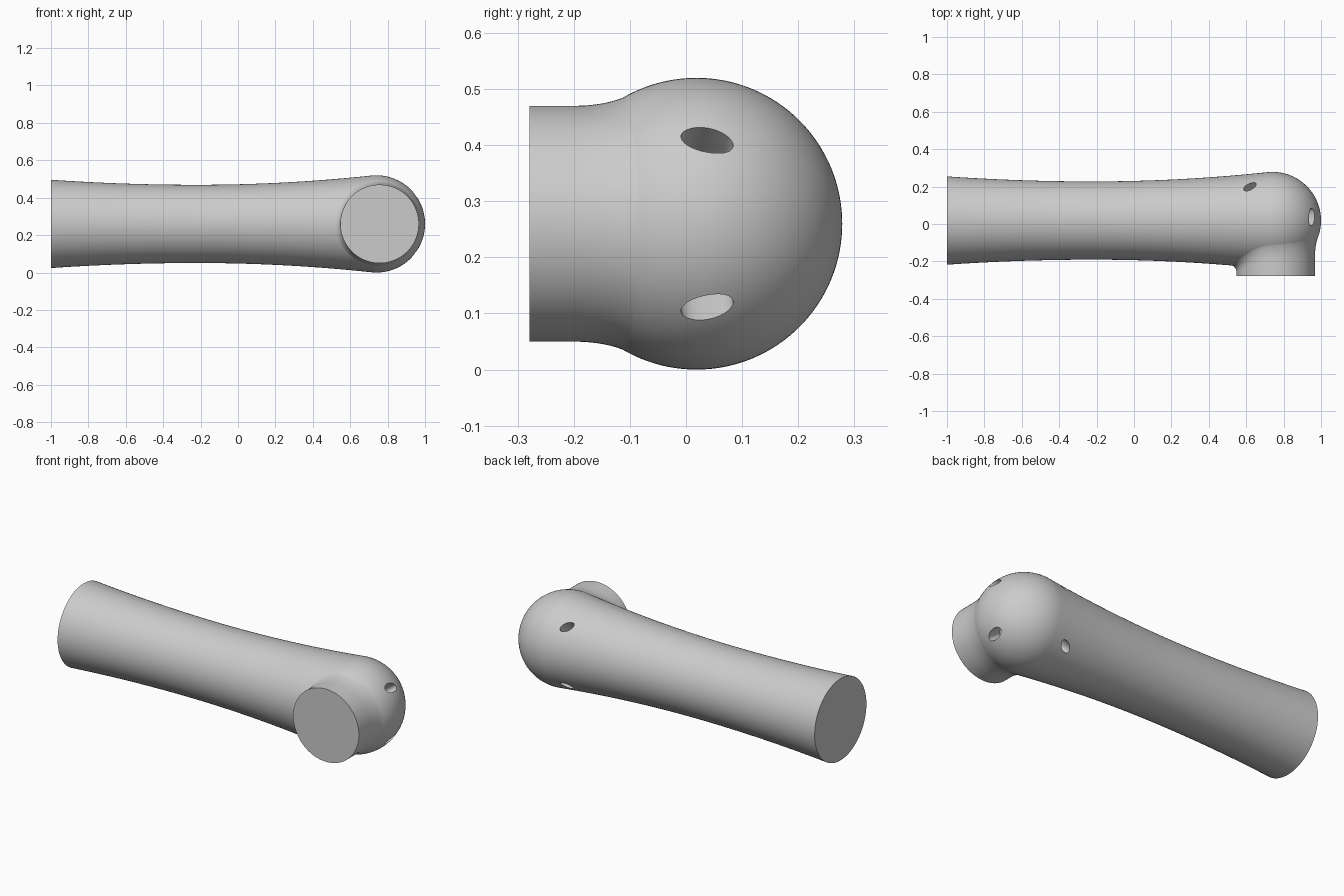
import bpy, bmesh, math
from mathutils import Vector, Matrix

cube = bpy.data.objects.get("Cube")
if cube:
    bpy.data.objects.remove(cube, do_unlink=True)

CY, CZ = 0.0185, 0.26        # handle axis
BALL_X, BALL_R = 0.74, 0.26  # rounded end
NECK_X, NECK_R = 0.757, 0.21
SEGS = 128

grey = bpy.data.materials.new("plain grey")
grey.diffuse_color = (0.6, 0.6, 0.6, 1)
grey.use_nodes = True
bsdf = next(n for n in grey.node_tree.nodes if n.type == 'BSDF_PRINCIPLED')
bsdf.inputs["Base Color"].default_value = (0.6, 0.6, 0.6, 1)


def body_radius(x):
    """Waisted handle that runs into a ball."""
    if x > 0.72:
        return math.sqrt(max(0, BALL_R ** 2 - (x - BALL_X) ** 2))
    return 0.209 + (0.0568 if x > -0.22 else 0.0444) * (x + 0.22) ** 2


def body_front(x, z):
    """y of the body's front surface at a given x and height above its axis."""
    return CY - math.sqrt(max(0, body_radius(x) ** 2 - z * z))


def loft(name, rings, cap_last=False):
    bm = bmesh.new()
    loops = [[bm.verts.new(p) for p in ring] for ring in rings]
    for a, b in zip(loops, loops[1:]):
        for i in range(SEGS):
            j = (i + 1) % SEGS
            bm.faces.new((a[i], a[j], b[j], b[i]))
    bm.faces.new(loops[0])
    if cap_last:
        bm.faces.new(loops[-1])
    bmesh.ops.recalc_face_normals(bm, faces=bm.faces)
    mesh = bpy.data.meshes.new(name)
    bm.to_mesh(mesh)
    bm.free()
    obj = bpy.data.objects.new(name, mesh)
    bpy.context.collection.objects.link(obj)
    mesh.materials.append(grey)
    return obj


def smooth(obj, angle=35):
    bpy.ops.object.select_all(action='DESELECT')
    obj.select_set(True)
    bpy.context.view_layer.objects.active = obj
    bpy.ops.object.shade_smooth_by_angle(angle=math.radians(angle))


angles = [2 * math.pi * i / SEGS for i in range(SEGS)]

# Handle with ball end, turned around the x axis
stations = [-1 + 1.72 * i / 36 for i in range(37)]
start = math.acos((0.725 - BALL_X) / BALL_R)
stations += [BALL_X + BALL_R * math.cos(start * (1 - i / 32) + 0.015 * i / 32) for i in range(33)]
handle = loft("handle", [[(x, CY + body_radius(x) * math.cos(a), CZ + body_radius(x) * math.sin(a))
                          for a in angles] for x in stations], cap_last=True)

# Side neck, flaring into the handle with a fillet that follows its surface
STEPS = 14
rings = [[] for _ in range(STEPS + 2)]
for a in angles:
    c, s = math.cos(a), math.sin(a)
    meet = body_front(NECK_X + NECK_R * c, NECK_R * s)
    f = min(1, max(0, (meet + 0.225) / 0.115))
    outer = NECK_R + 0.04 - 0.02 * f
    p0 = Vector((NECK_R, meet - 0.03 - 0.05 * f))
    p1 = Vector((NECK_R, meet))
    p2 = Vector((outer, body_front(NECK_X + outer * c, outer * s) + 0.002))
    path = [Vector((NECK_R, -0.2785))]
    for k in range(STEPS + 1):
        t = k / STEPS
        path.append(p0 * (1 - t) ** 2 + p1 * 2 * t * (1 - t) + p2 * t * t)
    for ring, (r, y) in zip(rings, path):
        ring.append((NECK_X + r * c, y, CZ + r * s))
neck = loft("side_neck", rings)


# Oval screw holes, mirrored above and below the axis
def cut_hole(centre, normal, along, length, width, depth=0.1):
    n = Vector(normal).normalized()
    u = Vector(along)
    u = (u - n * u.dot(n)).normalized()
    v = n.cross(u)
    frame = Matrix((u * length / 2, v * width / 2, n * depth)).transposed().to_4x4()
    bm = bmesh.new()
    bmesh.ops.create_cone(bm, cap_ends=True, segments=40, radius1=1, radius2=1, depth=2,
                          matrix=Matrix.Translation(centre) @ frame)
    mesh = bpy.data.meshes.new("hole_cutter")
    bm.to_mesh(mesh)
    bm.free()
    mesh.materials.append(grey)
    cutter = bpy.data.objects.new("hole_cutter", mesh)
    cutter.hide_render = True
    bpy.context.collection.objects.link(cutter)
    mod = handle.modifiers.new("hole", 'BOOLEAN')
    mod.operation, mod.solver, mod.object = 'DIFFERENCE', 'EXACT', cutter
    bpy.ops.object.select_all(action='DESELECT')
    handle.select_set(True)
    bpy.context.view_layer.objects.active = handle
    bpy.ops.object.modifier_apply(modifier=mod.name)
    bpy.data.objects.remove(cutter, do_unlink=True)


for side in (1, -1):
    cut_hole((0.952, 0.038, CZ + 0.15 * side), (0.81, 0.08, 0.58 * side),
             (0.1, 1, -0.2 * side), 0.095, 0.052)
    cut_hole((0.62, 0.2, CZ + 0.17 * side), (-0.09, 0.73, 0.68 * side),
             (1, 0.6, -0.6 * side), 0.08, 0.045)

smooth(handle)
smooth(neck)
